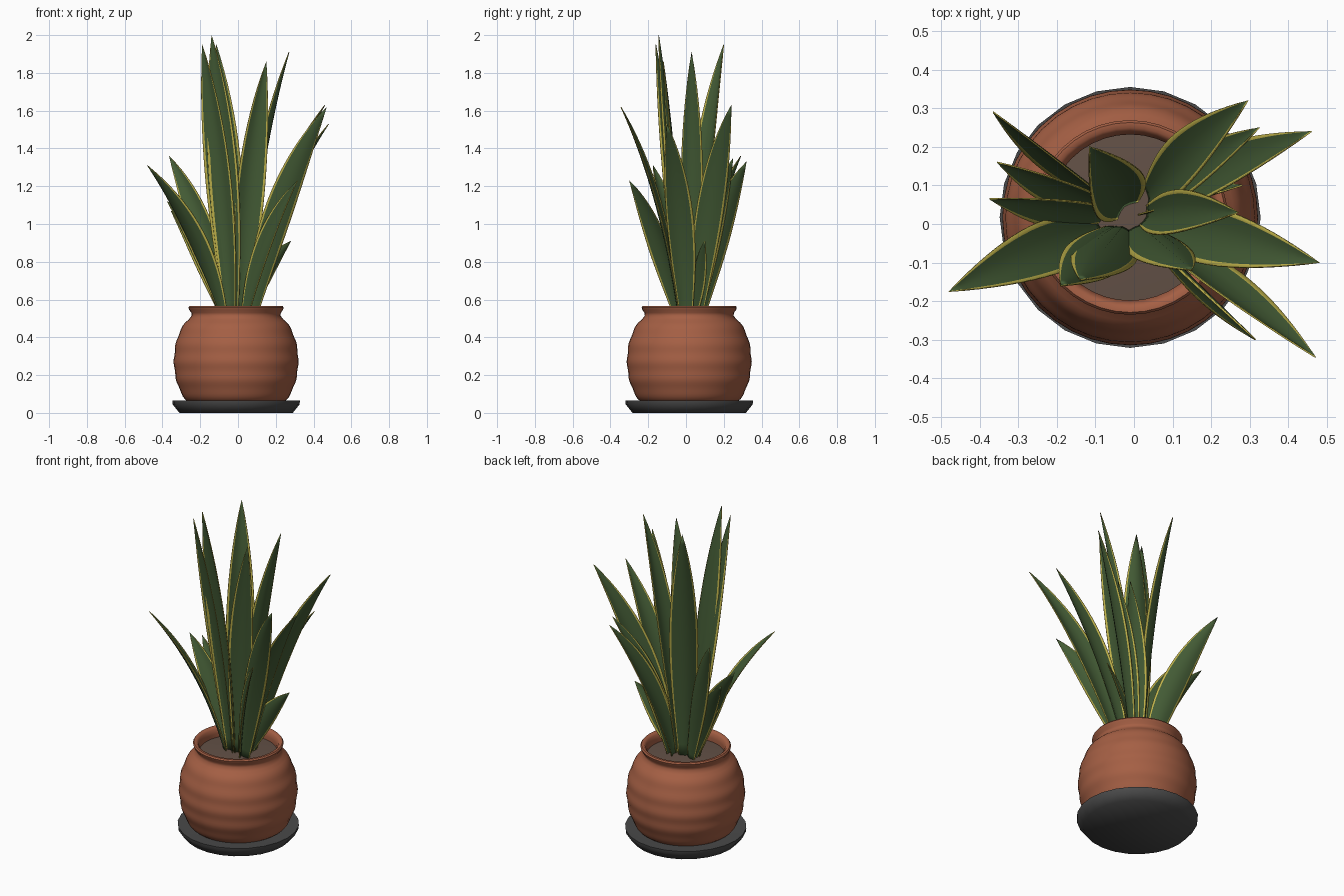
import bpy, bmesh, math
from mathutils import Vector

if "Cube" in bpy.data.objects:
    bpy.data.objects.remove(bpy.data.objects["Cube"], do_unlink=True)

CX, CY = -0.01, 0.017          # axis of the pot


def material(name, r, g, b):
    m = bpy.data.materials.new(name)
    m.use_nodes = True
    m.diffuse_color = (r, g, b, 1)
    bsdf = next(n for n in m.node_tree.nodes if n.type == 'BSDF_PRINCIPLED')
    bsdf.inputs["Base Color"].default_value = (r, g, b, 1)
    bsdf.inputs["Roughness"].default_value = 0.7
    return m


GREEN = material("leaf green", 0.057, 0.106, 0.036)
YELLOW = material("leaf margin yellow", 0.53, 0.45, 0.07)
CLAY = material("terracotta", 0.375, 0.115, 0.058)
DARK = material("saucer charcoal", 0.068, 0.068, 0.068)
SOIL = material("soil brown", 0.125, 0.082, 0.062)


def finish(name, bm, mats, angle):
    mesh = bpy.data.meshes.new(name)
    bm.to_mesh(mesh)
    bm.free()
    for m in mats:
        mesh.materials.append(m)
    ob = bpy.data.objects.new(name, mesh)
    bpy.context.collection.objects.link(ob)
    bpy.ops.object.select_all(action='DESELECT')
    ob.select_set(True)
    bpy.context.view_layer.objects.active = ob
    bpy.ops.object.shade_smooth_by_angle(angle=math.radians(angle))
    return ob


def lathe(name, profile, sides, mat, angle=40):
    """Turn a (radius, height) profile about the pot axis."""
    bm = bmesh.new()
    rings = []
    for r, z in profile:
        if r == 0:
            rings.append([bm.verts.new((CX, CY, z))] * sides)
            continue
        turn = [2 * math.pi * i / sides for i in range(sides)]
        rings.append([bm.verts.new((CX + r * math.cos(a), CY + r * math.sin(a), z))
                      for a in turn])
    for low, high in zip(rings, rings[1:]):
        for i in range(sides):
            j = (i + 1) % sides
            corners = dict.fromkeys((low[i], low[j], high[j], high[i]))
            bm.faces.new(list(corners))
    bmesh.ops.recalc_face_normals(bm, faces=bm.faces)
    return finish(name, bm, [mat], angle)


# Saucer
lathe("saucer", [(0, 0), (0.30, 0), (0.336, 0.045), (0.338, 0.065),
                 (0.30, 0.062), (0, 0.06)], 24, DARK, 75)

# Pot: rounded belly with faint throwing ridges, then neck, rolled rim and inner wall
pot = [(0, 0.055), (0.24, 0.055)]
for i in range(31):
    z = 0.06 + 0.42 * i / 30
    swell = max(0, 1 - ((z - 0.275) / 0.215) ** 2)
    ridge = 0.0022 * math.cos((z - 0.27) * 2 * math.pi / 0.095)
    pot.append((0.255 + 0.074 * swell ** 0.75 + ridge, z))
pot += [(0.25, 0.495), (0.235, 0.515), (0.237, 0.53), (0.248, 0.545), (0.252, 0.558),
        (0.246, 0.566), (0.232, 0.566), (0.222, 0.555), (0.215, 0.53), (0.22, 0.48)]
lathe("pot", pot, 40, CLAY, 50)

# Soil
lathe("soil", [(0.222, 0.505), (0.12, 0.513), (0, 0.515)], 32, SOIL)

ROWS = 18
ACROSS = (-1, -0.85, -0.45, 0, 0.45, 0.85, 1)


def leaf(name, tip, facing, half, cup):
    """Cupped blade rising from the soil to its tip; facing turns its width."""
    tip = Vector(tip)
    lean = Vector((tip.x - CX, tip.y - CY, 0))
    base = Vector((CX, CY, 0.49)) + lean * 0.15
    span = tip - base
    bend = base + Vector((0.3 * span.x, 0.3 * span.y, 0.58 * span.z))
    a = math.radians(facing)
    side = Vector((math.cos(a), math.sin(a), 0))
    bm = bmesh.new()
    rows = []
    for i in range(ROWS):
        t = i / ROWS
        p = base * (1 - t) ** 2 + bend * 2 * t * (1 - t) + tip * t * t
        along = ((bend - base) * (1 - t) + (tip - bend) * t).normalized()
        w = (side - along * side.dot(along)).normalized()
        inner = w.cross(along)
        if inner.dot(lean) > 0:
            inner.negate()
        width = half * (0.42 + 0.58 * math.sin(math.pi / 2 * min(t / 0.45, 1)))
        width *= 1 - max(0, (t - 0.45) / 0.55) ** 1.9
        rows.append([bm.verts.new(p + w * s * width + inner * cup * width * abs(s) ** 1.6)
                     for s in ACROSS])
    end = bm.verts.new(tip)
    last = len(ACROSS) - 2
    for k in range(last + 1):
        for low, high in zip(rows, rows[1:]):
            f = bm.faces.new((low[k], low[k + 1], high[k + 1], high[k]))
            f.material_index = 1 if k in (0, last) else 0
        f = bm.faces.new((rows[-1][k], rows[-1][k + 1], end))
        f.material_index = 1 if k in (0, last) else 0
    ob = finish(name, bm, [GREEN, YELLOW], 60)
    thick = ob.modifiers.new("thickness", 'SOLIDIFY')
    thick.thickness = 0.004
    thick.offset = 0


# Leaves by kind: cup depth, then tip position, direction of the width, half width
LEAVES = {
    "front_tall_leaf": (-0.35, [((-0.19, -0.16, 1.95), -25, 0.075),
                                ((-0.14, -0.145, 2.0), -15, 0.08),
                                ((0.15, -0.12, 1.86), 8, 0.075)]),
    "rear_tall_leaf": (0.4, [((0.27, 0.03, 1.91), 70, 0.062),
                             ((-0.115, 0.20, 1.95), 40, 0.08)]),
    "arching_leaf": (0.3, [((0.47, -0.345, 1.62), -8, 0.075), ((0.48, -0.10, 1.53), 72, 0.075),
                           ((0.46, 0.24, 1.63), 70, 0.075), ((-0.48, -0.175, 1.31), 132, 0.075)]),
    "middle_leaf": (0.3, [((0.295, 0.32, 1.33), 95, 0.075), ((0.325, 0.25, 1.35), 85, 0.06),
                          ((-0.365, 0.29, 1.36), -22, 0.07), ((0.315, -0.30, 1.23), 128, 0.065)]),
    "short_leaf": (0.3, [((-0.355, 0.16, 1.07), 12, 0.06), ((-0.375, 0.065, 1.12), 28, 0.06),
                         ((0.28, 0.10, 0.91), 30, 0.06)]),
}
for kind, (cup, group) in LEAVES.items():
    for n, (tip, facing, half) in enumerate(group, 1):
        leaf(f"{kind}_{n}", tip, facing, half, cup)
